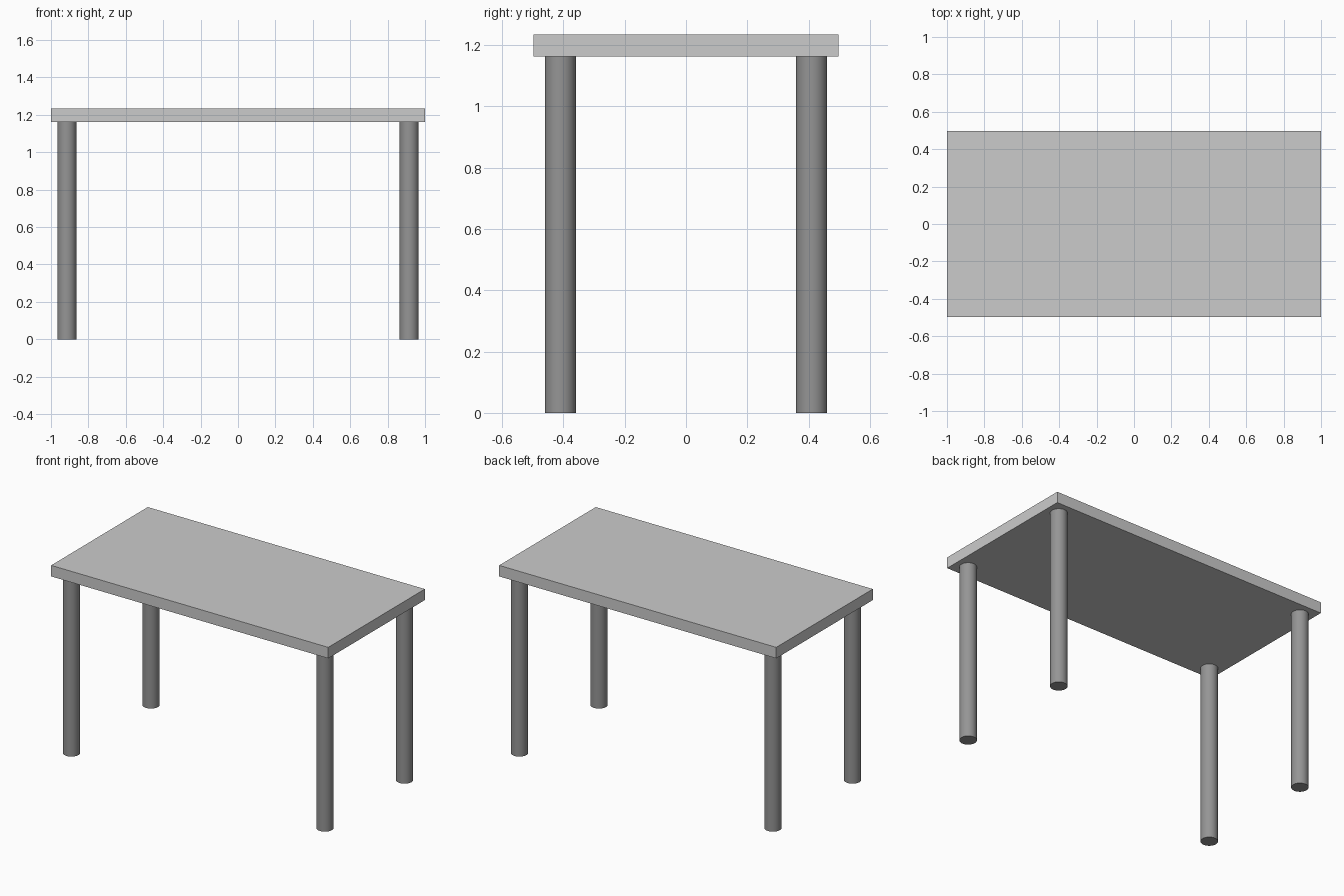
import bpy
import math

if "Cube" in bpy.data.objects:
    bpy.data.objects.remove(bpy.data.objects["Cube"])

HALF_X, HALF_Y = 1.0, 0.498
UNDERSIDE, TOP = 1.163, 1.235
LEG_X, LEG_Y, LEG_R = 0.915, 0.41, 0.051

# Flat rectangular tabletop
bpy.ops.mesh.primitive_cube_add(size=1, location=(0, 0, (UNDERSIDE + TOP) / 2))
tabletop = bpy.context.object
tabletop.name = "tabletop"
tabletop.scale = (2 * HALF_X, 2 * HALF_Y, TOP - UNDERSIDE)
bpy.ops.object.transform_apply(location=False, rotation=False, scale=True)

# Darker grey for the legs
dark = bpy.data.materials.new("dark_grey")
dark.diffuse_color = (0.3, 0.3, 0.3, 1)
dark.use_nodes = True
dark.node_tree.nodes["Principled BSDF"].inputs["Base Color"].default_value = dark.diffuse_color


def add_leg(name, x, y):
    bpy.ops.mesh.primitive_cylinder_add(
        vertices=32, radius=LEG_R, depth=UNDERSIDE, location=(x, y, UNDERSIDE / 2))
    leg = bpy.context.object
    leg.name = name
    leg.data.materials.append(dark)
    bpy.ops.object.shade_smooth_by_angle(angle=math.radians(30))


# Round legs, one per corner
for end, sy in (("front", -1), ("back", 1)):
    for side, sx in (("left", -1), ("right", 1)):
        add_leg(f"{end}_{side}_leg", sx * LEG_X, sy * LEG_Y)
